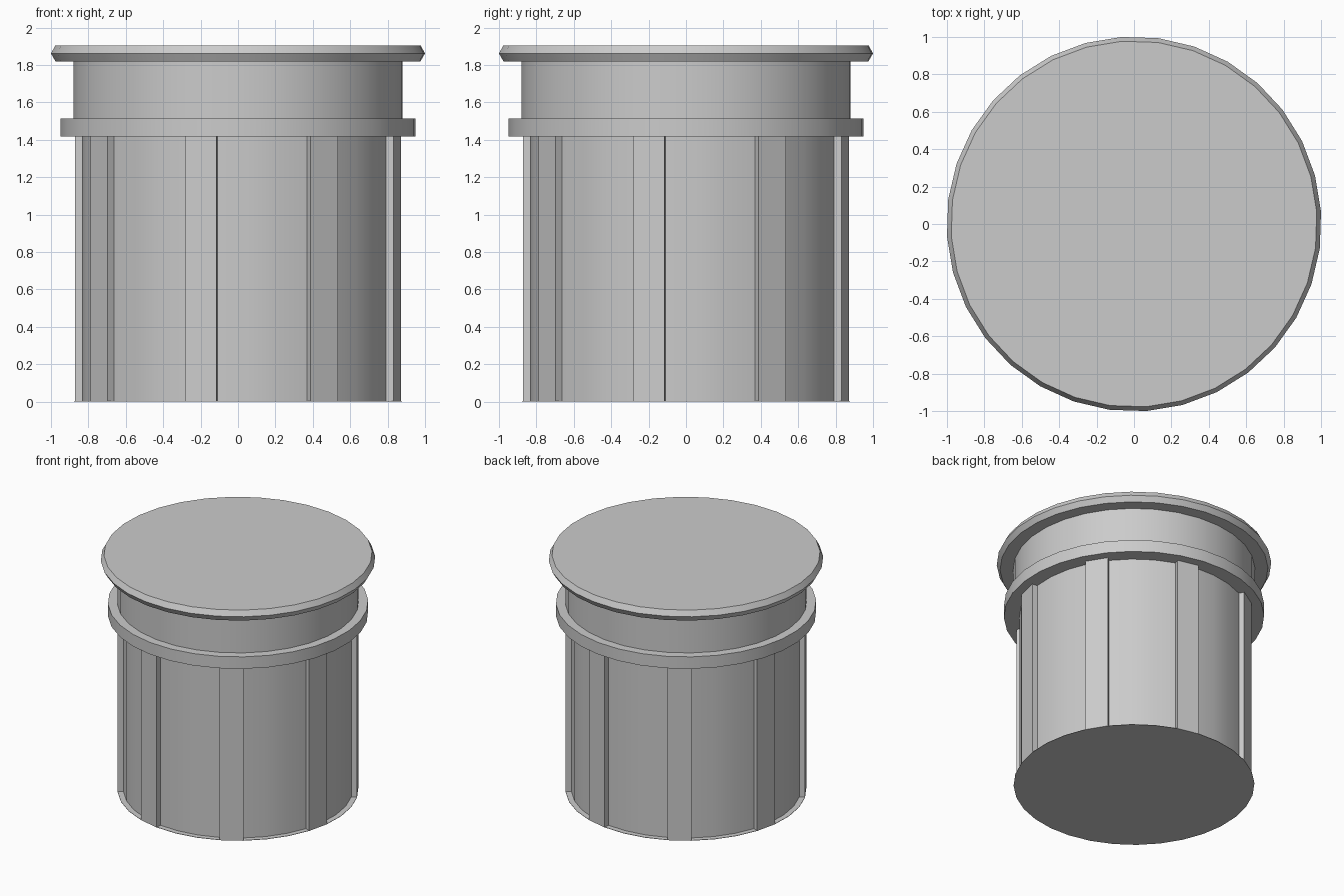
import bpy
import bmesh
import math

if "Cube" in bpy.data.objects:
    bpy.data.objects.remove(bpy.data.objects["Cube"])

SIDES = 32
STEP = 2 * math.pi / SIDES
PHASE = math.radians(3.75)


def circle(radius):
    return [(radius, PHASE + k * STEP) for k in range(SIDES)]


def build(name, rows, cap_bottom=False, cap_top=False):
    """Skin a stack of (outline, z) rows; each outline is a list of (radius, angle)."""
    bm = bmesh.new()
    rings = [[bm.verts.new((r * math.cos(a), r * math.sin(a), z)) for r, a in outline]
             for outline, z in rows]
    for lower, upper in zip(rings, rings[1:]):
        n = len(lower)
        for i in range(n):
            j = (i + 1) % n
            bm.faces.new((lower[i], lower[j], upper[j], upper[i]))
    if cap_bottom:
        bm.faces.new(rings[0][::-1])
    if cap_top:
        bm.faces.new(rings[-1])
    mesh = bpy.data.meshes.new(name)
    bm.to_mesh(mesh)
    bm.free()
    obj = bpy.data.objects.new(name, mesh)
    bpy.context.collection.objects.link(obj)
    bpy.ops.object.select_all(action='DESELECT')
    obj.select_set(True)
    bpy.context.view_layer.objects.active = obj
    bpy.ops.object.shade_smooth_by_angle(angle=math.radians(25))
    return obj


def lathe(name, profile, **caps):
    return build(name, [(circle(r), z) for r, z in profile], **caps)


# Thin base plate
lathe("base_plate", [(0.879, 0), (0.879, 0.003), (0.837, 0.003)], cap_bottom=True)

# Body wall: eight one-facet ribs with three recessed facets between them
RIB_R, CORE_R = 0.879, 0.837
outline = []
for k in range(SIDES):
    angle = PHASE + k * STEP
    if k % 4 == 2:        # rib starts
        radii = (CORE_R, RIB_R)
    elif k % 4 == 3:      # rib ends
        radii = (RIB_R, CORE_R)
    else:
        radii = (CORE_R,)
    outline += [(r, angle) for r in radii]
build("ribbed_body", [(outline, 0.003), (outline, 1.418)])

# Collar ring and neck
lathe("collar_and_neck", [(0.837, 1.418), (0.95, 1.418), (0.95, 1.514),
                          (0.882, 1.514), (0.882, 1.819)])

# Lid with a bevelled rim
lathe("lid", [(0.882, 1.819), (0.978, 1.819), (1.002, 1.861), (0.979, 1.904)],
      cap_top=True)
